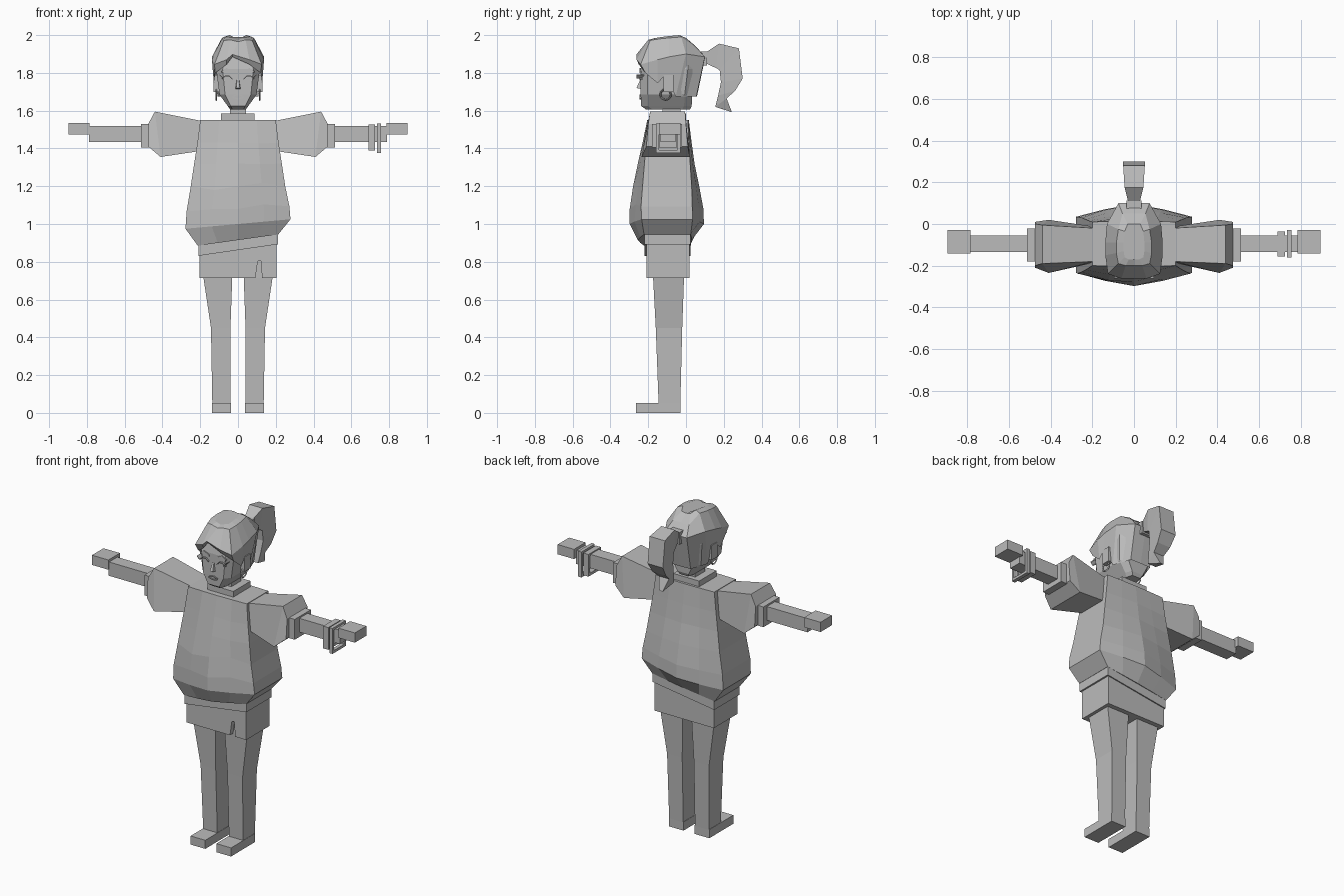
import bpy, bmesh, math, random
from mathutils import Vector

random.seed(4)
grey = bpy.data.materials.new("plain grey")
grey.diffuse_color = (0.5, 0.5, 0.5, 1)


def finish(name, bm):
    bmesh.ops.recalc_face_normals(bm, faces=bm.faces)
    me = bpy.data.meshes.new(name)
    bm.to_mesh(me)
    bm.free()
    me.materials.append(grey)
    ob = bpy.data.objects.new(name, me)
    bpy.context.collection.objects.link(ob)
    return ob


def loft(name, rings, caps=(True, True)):
    """Skin a stack of equal-sized point rings."""
    bm = bmesh.new()
    rows = [[bm.verts.new(p) for p in r] for r in rings]
    n = len(rows[0])
    for a, b in zip(rows, rows[1:]):
        for i in range(n):
            j = (i + 1) % n
            bm.faces.new((a[i], a[j], b[j], b[i]))
    for row, cap in zip((rows[0], rows[-1]), caps):
        if cap:
            bm.faces.new(row)
    return finish(name, bm)


def rect(x0, x1, y0, y1, z, tilt=0.0):
    return [(x, y, z + x * tilt) for x, y in ((x0, y0), (x1, y0), (x1, y1), (x0, y1))]


def side_rect(x, y0, y1, z0, z1):
    return [(x, y0, z0), (x, y1, z0), (x, y1, z1), (x, y0, z1)]


def box(name, x0, x1, y0, y1, z0, z1, tilt=0.0):
    return loft(name, [rect(x0, x1, y0, y1, z0, tilt), rect(x0, x1, y0, y1, z1, tilt)])


def frame(name, x0, x1, y0, y1, z0, z1, t):
    """Square bangle with an open middle."""
    a = [side_rect(x, y0, y1, z0, z1) for x in (x0, x1)]
    b = [side_rect(x, y0 + t, y1 - t, z0 + t, z1 - t) for x in (x1, x0)]
    return loft(name, [a[0], a[1], b[0], b[1], a[0]], (False, False))


def strip(name, pts, y0, y1, t):
    """Thin bent plate that follows points in x and z."""
    return loft(name, [[(x, y0, z), (x, y1, z), (x, y1, z + t), (x, y0, z + t)] for x, z in pts])


def mirrored(half):
    """Close a half ring that runs from front centre to back centre."""
    return half + [(-x, y, z) for x, y, z in half[-2:0:-1]]


# Legs, feet, sleeves, arms, ears and face halves
for s, side in ((-1, "left"), (1, "right")):
    loft(side + "_leg", [rect(s * a, s * b, c, d, z) for a, b, c, d, z in (
        (.04, .136, -.145, -.03, .05), (.04, .143, -.16, -.02, .45),
        (.03, .185, -.175, -.01, .73))])
    box(side + "_foot", s * .038, s * .138, -.265, -.03, 0, .053)

    sleeve = []
    for xt, xb, yt0, yt1, yb0, yb1, zt, zb in (
            (.19, .21, -.18, -.02, -.19, -.01, 1.545, 1.385),
            (.44, .41, -.19, -.005, -.235, .02, 1.595, 1.355),
            (.475, .475, -.20, .0, -.21, .01, 1.53, 1.41)):
        sleeve.append([(s * xb, yb0, zb), (s * xb, yb1, zb),
                       (s * xt, yt1, zt), (s * xt, yt0, zt)])
    loft(side + "_sleeve", sleeve)
    box(side + "_cuff", s * .47, s * .513, -.18, -.022, 1.405, 1.53)
    box(side + "_forearm", s * .5, s * .79, -.135, -.055, 1.435, 1.52)
    box(side + "_hand", s * .785, s * .897, -.142, -.03, 1.475, 1.535)

    box(side + "_ear", s * .1, s * .13, -.12, -.065, 1.70, 1.79)
    bpy.ops.mesh.primitive_torus_add(
        major_radius=.028, minor_radius=.005, major_segments=12, minor_segments=4,
        location=(s * .115, -.108, 1.685), rotation=(0, math.pi / 2, 0))
    hoop = bpy.context.object
    hoop.name = side + "_earring"
    hoop.data.materials.append(grey)

    strip(side + "_eyebrow", [(s * .025, 1.80), (s * .06, 1.818), (s * .088, 1.80)], -.246, -.235, .008)
    strip(side + "_eyelid", [(s * .03, 1.765), (s * .045, 1.78), (s * .068, 1.78),
                             (s * .085, 1.765)], -.25, -.225, .006)
    strip(side + "_lashes", [(s * .08, 1.77), (s * .097, 1.787)], -.262, -.215, .005)

# Bangles on one wrist
frame("wide_bangle", .69, .725, -.155, -.035, 1.39, 1.527, .016)
frame("thin_bangle", .735, .757, -.16, -.03, 1.375, 1.532, .016)

# Shorts with a small slit in the front hem
shorts = box("shorts", -.203, .203, -.21, .018, .715, .92)
cutter = loft("slit_cutter", [[(x, y, z) for x, z in (
    (.09, .70), (.128, .70), (.122, .805), (.105, .805))] for y in (-.24, -.18)])
cutter.hide_render = True
cutter.hide_viewport = True
cut = shorts.modifiers.new("slit", "BOOLEAN")
cut.object = cutter
cut.operation = "DIFFERENCE"
cut.solver = "EXACT"

# Slanted undershirt hem
box("undershirt_hem", -.21, .212, -.22, .025, .862, .925, .145)

# Baggy sweater with a centre ridge and shallow creases
rings = []
for z, w, sf, sb, cf, cb, tilt, wob in (
        (.915, .213, -.222, .025, -.255, .03, .14, 0),
        (1.0, .278, -.235, .035, -.298, .095, .09, 0),
        (1.08, .272, -.238, .033, -.298, .092, .05, .012),
        (1.2, .25, -.23, .03, -.28, .07, 0, .012),
        (1.32, .232, -.22, .022, -.255, .045, 0, .012),
        (1.43, .215, -.21, .015, -.23, .03, 0, .008),
        (1.55, .2, -.2, .01, -.205, .015, 0, 0)):
    ring = []
    for x, y, free in ((-w, sf, 0), (-w / 2, sf * .4 + cf * .6, 1), (0, cf, 0),
                       (w / 2, sf * .4 + cf * .6, 1), (w, sf, 0), (w, sb, 0),
                       (w / 2, sb * .4 + cb * .6, 0), (0, cb, 0), (-w / 2, sb * .4 + cb * .6, 0),
                       (-w, sb, 0)):
        j = random.uniform(-1, 1) * wob * free
        ring.append((x, y + j, z + x * tilt + 2 * j))
    rings.append(ring)
loft("sweater", rings)

# Collar and neck
box("collar", -.09, .087, -.17, .0, 1.545, 1.585)
box("neck", -.042, .042, -.125, -.03, 1.58, 1.63)

# Head with a narrow chin
head = []
for z, w, f, b in ((1.605, .04, -.21, .02), (1.625, .055, -.238, .03), (1.685, .098, -.24, .033),
                   (1.82, .116, -.24, .05), (1.89, .105, -.225, .05)):
    c = w * .3
    head.append(mirrored([(0, f, z), (w - c, f, z), (w, f + .035, z),
                          (w, b - .04, z), (w - c, b, z), (0, b, z)]))
loft("head", head)

# Nose and mouth
loft("nose", [[(-.014, -.238, 1.715), (.014, -.238, 1.715), (.010, -.262, 1.72), (-.010, -.262, 1.72)],
              [(-.007, -.238, 1.765), (.007, -.238, 1.765), (.005, -.242, 1.765), (-.005, -.242, 1.765)]])
strip("upper_lip", [(-.03, 1.672), (-.01, 1.68), (.01, 1.68), (.03, 1.672)], -.247, -.236, .005)
strip("lower_lip", [(-.028, 1.667), (0, 1.66), (.028, 1.667)], -.246, -.236, .005)

# Faceted hair cap: lower edge, brow ridge, crown
hair = [
    [(-.03, -.25, 1.885), (.06, -.25, 1.845), (.12, -.215, 1.80), (.128, -.15, 1.745),
     (.125, -.11, 1.79), (.108, -.055, 1.675), (.07, .055, 1.675), (0, .058, 1.675)],
    [(-.03, -.262, 1.898), (.06, -.262, 1.87), (.125, -.24, 1.845), (.138, -.15, 1.87),
     (.138, -.09, 1.885), (.13, .0, 1.90), (.075, .1, 1.885), (0, .102, 1.885)],
    [(0, -.2, 1.965), (.04, -.2, 1.975), (.075, -.19, 1.972), (.085, -.14, 1.98),
     (.085, -.09, 1.985), (.075, -.025, 1.99), (.055, .05, 1.94), (0, .05, 1.942)],
    [(0, -.17, 1.975), (.025, -.17, 1.983), (.045, -.16, 1.985), (.05, -.13, 1.99),
     (.05, -.09, 1.995), (.045, -.035, 2.0), (.03, -.0, 1.985), (0, -.0, 1.98)]]
loft("hair_cap", [mirrored(r) for r in hair], (False, True))

# Hair tie and curved ponytail
box("hair_tie", -.035, .035, .06, .112, 1.838, 1.913)
tail = []
for yo, zo, yi, zi, w in ((.107, 1.91, .107, 1.85, .028), (.175, 1.955, .16, 1.825, .045),
                          (.28, 1.93, .178, 1.815, .052), (.30, 1.77, .185, 1.75, .052),
                          (.26, 1.705, .17, 1.68, .045), (.215, 1.665, .155, 1.62, .035),
                          (.243, 1.592, .235, 1.595, .012)):
    tail.append([(-w, yo, zo), (w, yo, zo), (w * .8, yi, zi), (-w * .8, yi, zi)])
loft("ponytail", tail)
